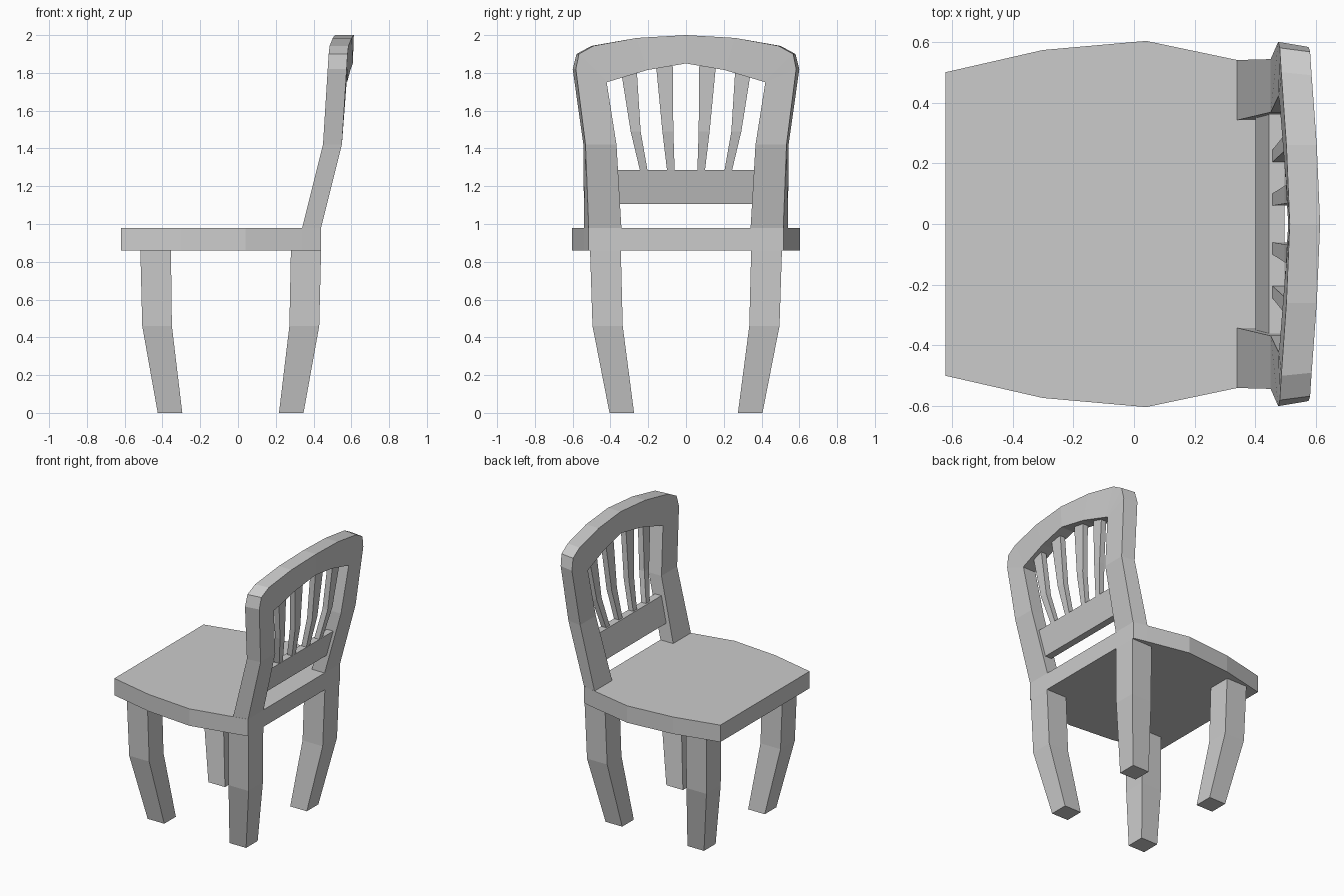
import bpy, bmesh
from mathutils import Vector

if "Cube" in bpy.data.objects:
    bpy.data.objects.remove(bpy.data.objects["Cube"])


def loft(name, rings, mirror=True):
    """Skin matching rings of points, cap the ends, optionally mirror in y."""
    bm = bmesh.new()
    for side in ((1, -1) if mirror else (1,)):
        vs = [[bm.verts.new((x, y * side, z)) for x, y, z in r] for r in rings]
        n = len(vs[0])
        for a, b in zip(vs, vs[1:]):
            for i in range(n):
                j = (i + 1) % n
                bm.faces.new((a[i], a[j], b[j], b[i]))
        bm.faces.new(vs[0])
        bm.faces.new(vs[-1])
    bmesh.ops.remove_doubles(bm, verts=bm.verts, dist=0.0005)
    bmesh.ops.recalc_face_normals(bm, faces=bm.faces)
    me = bpy.data.meshes.new(name)
    bm.to_mesh(me)
    bm.free()
    ob = bpy.data.objects.new(name, me)
    bpy.context.collection.objects.link(ob)
    return ob


def rect(x0, x1, y0, y1, z):
    return [(x0, y0, z), (x1, y0, z), (x1, y1, z), (x0, y1, z)]


# Seat: bowed outline, extruded
half = [(-0.62, 0.5), (-0.3, 0.573), (0.04, 0.603), (0.34, 0.54), (0.44, 0.517)]
outline = half + [(x, -y) for x, y in reversed(half)]
loft("seat", [[(x, y, z) for x, y in outline] for z in (0.86, 0.98)], mirror=False)

# Bent, tapering legs
leg_y = [(0.275, 0.405, 0.0), (0.335, 0.495, 0.46), (0.345, 0.508, 0.86)]
leg_x = {
    "front_legs": [(-0.425, -0.295), (-0.507, -0.35), (-0.517, -0.355)],
    "rear_legs": [(0.217, 0.347), (0.272, 0.43), (0.28, 0.44)],
}
for name, xs in leg_x.items():
    loft(name, [rect(*x, *y) for x, y in zip(xs, leg_y)])

# Back frame: sections (front x, outer y, outer z, rear outer y, inner x, inner y, inner z)
sections = [
    (0.34, 0.54, 0.98, 0.515, 0.34, 0.342, 0.98),
    (0.45, 0.543, 1.42, 0.532, 0.45, 0.368, 1.42),
    (0.475, 0.6, 1.82, 0.583, 0.475, 0.42, 1.75),
    (0.48, 0.58, 1.90, 0.567, 0.477, 0.415, 1.752),
    (0.485, 0.5, 1.943, 0.49, 0.479, 0.405, 1.755),
    (0.502, 0.26, 1.985, 0.26, 0.495, 0.205, 1.815),
    (0.513, 0.0, 2.0, 0.0, 0.508, 0.0, 1.85),
]
D = 0.1
frame = loft("back_frame", [
    [(xo, yo, zo), (xo + D, yb, zo), (xi + D, yi, zi), (xi, yi, zi)]
    for xo, yo, zo, yb, xi, yi, zi in sections])
# remove the internal cap where the two halves meet
bm = bmesh.new()
bm.from_mesh(frame.data)
inner = [f for f in bm.faces if all(abs(v.co.y) < 1e-4 for v in f.verts)]
bmesh.ops.delete(bm, geom=inner, context='FACES_ONLY')
bmesh.ops.recalc_face_normals(bm, faces=bm.faces)
bm.to_mesh(frame.data)
bm.free()

# Lower cross rail, leaning with the posts
loft("back_rail", [rect(0.4, 0.45, -0.355, 0.355, 1.105),
                   rect(0.445, 0.495, -0.362, 0.362, 1.285)], mirror=False)

# Splayed spindles
spindles = {
    "inner_spindles": [(0.06, 0.1), (0.067, 0.125), (0.07, 0.158), 1.835],
    "outer_spindles": [(0.203, 0.243), (0.24, 0.293), (0.26, 0.343), 1.805],
}
for name, (a, b, c, top) in spindles.items():
    loft(name, [rect(0.455, 0.493, *a, 1.28),
                rect(0.495, 0.535, *b, 1.49),
                rect(0.52, 0.56, *c, top)])
